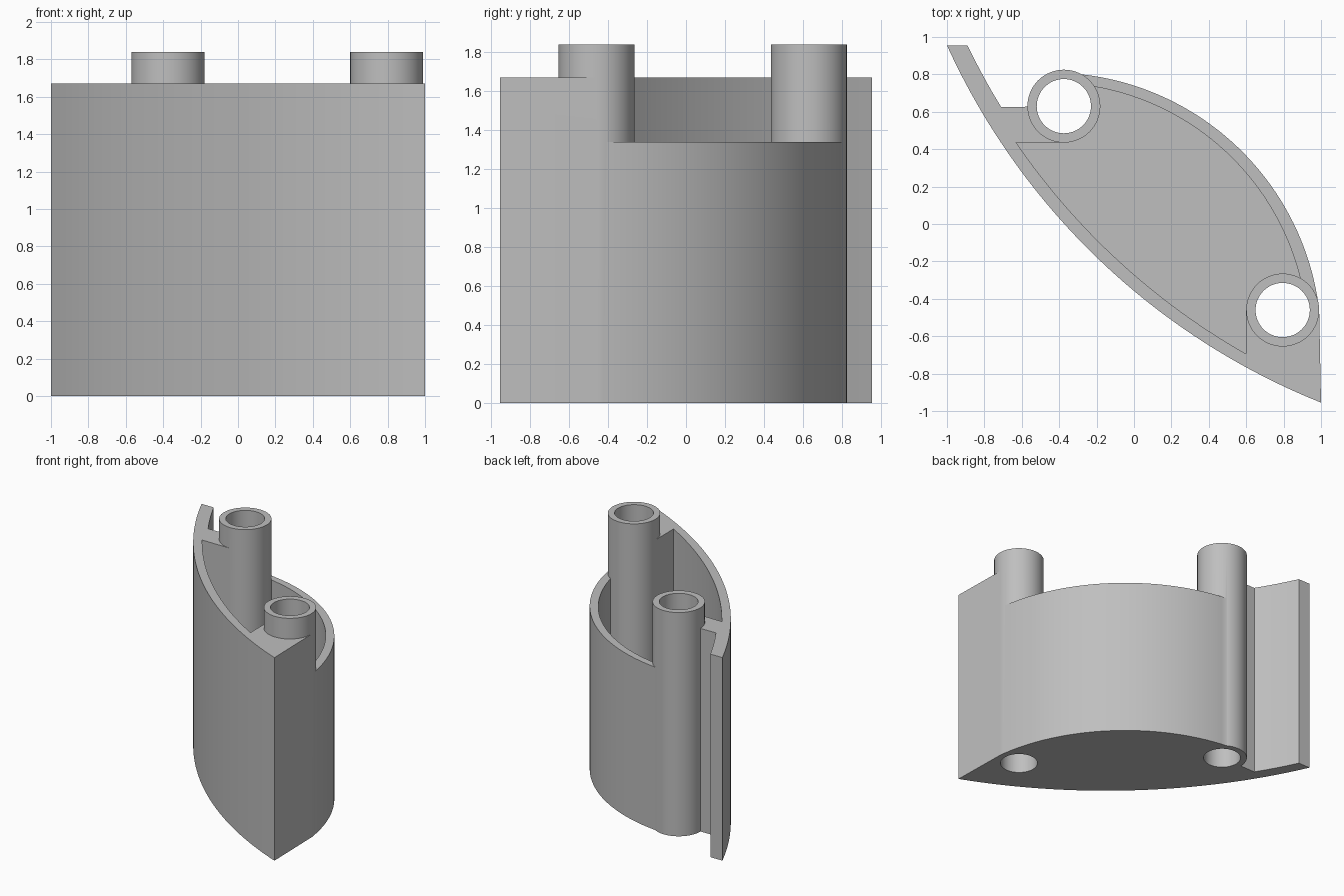
import bpy, bmesh, math
from mathutils import Vector

cube = bpy.data.objects.get("Cube")
if cube:
    bpy.data.objects.remove(cube, do_unlink=True)

TOP, LOW, POST_TOP, FLOOR = 1.67, 1.34, 1.84, 0.08
POSTS = [(-0.375, 0.63), (0.795, -0.46)]
POST_R, BORE_R = 0.195, 0.145

grey = bpy.data.materials.new("plain_grey")
grey.use_nodes = True
grey.diffuse_color = (0.52, 0.52, 0.52, 1)
grey.node_tree.nodes["Principled BSDF"].inputs["Base Color"].default_value = (0.52, 0.52, 0.52, 1)


def arc(a, b, sag, n):
    """Points from a to b on a circle bulging to the right of the travel direction."""
    a, b = Vector(a), Vector(b)
    half = (b - a).length / 2
    along = (b - a).normalized()
    right = Vector((along.y, -along.x))
    radius = (half * half + sag * sag) / (2 * sag)
    centre = (a + b) / 2 - right * (radius - sag)
    spread = math.asin(half / radius)
    points = []
    for i in range(n + 1):
        t = spread * (2 * i / n - 1)
        points.append(centre + radius * (along * math.sin(t) + right * math.cos(t)))
    return points


def circle(centre, radius, n=64):
    return [(centre[0] + radius * math.cos(math.tau * i / n),
             centre[1] + radius * math.sin(math.tau * i / n)) for i in range(n)]


def prism(name, outline, z0, z1):
    """Extrude a flat outline from z0 to z1."""
    bm = bmesh.new()
    face = bm.faces.new([bm.verts.new((p[0], p[1], z0)) for p in outline])
    top = bmesh.ops.extrude_face_region(bm, geom=[face])["geom"]
    moved = [g for g in top if isinstance(g, bmesh.types.BMVert)]
    bmesh.ops.translate(bm, verts=moved, vec=(0, 0, z1 - z0))
    bmesh.ops.recalc_face_normals(bm, faces=bm.faces)
    mesh = bpy.data.meshes.new(name)
    bm.to_mesh(mesh)
    bm.free()
    mesh.materials.append(grey)
    obj = bpy.data.objects.new(name, mesh)
    bpy.context.collection.objects.link(obj)
    return obj


def combine(target, other, operation):
    """Apply a boolean to the target and discard the helper."""
    other.hide_render = True
    mod = target.modifiers.new("combine", 'BOOLEAN')
    mod.operation, mod.solver, mod.object = operation, 'EXACT', other
    bpy.context.view_layer.objects.active = target
    bpy.ops.object.modifier_apply(modifier=mod.name)
    bpy.data.objects.remove(other, do_unlink=True)


# Outer body: curved front, flat side, curved back, bridge and thin end tab
outline = arc((-1, 0.955), (1, -0.955), 0.267, 48)
outline += [(0.99, -0.46)]
outline += arc((0.98, -0.39), (-0.28, 0.80), 0.29, 40)
outline += [POSTS[0]]
outline += arc((-0.89, 0.955), (-0.71, 0.625), 0.005, 4)[::-1]
body = prism("holder_body", outline, 0, TOP)

# Hollow pocket
pocket = arc((-0.63, 0.435), (0.6, -0.695), 0.095, 32)
pocket += [(0.6, -0.46), POSTS[1]]
pocket += arc((0.89, -0.295), (-0.215, 0.735), 0.226, 32)
pocket += [POSTS[0], (-0.375, 0.435)]
combine(body, prism("pocket_cutter", pocket, FLOOR, 2), 'DIFFERENCE')

# Lowered back wall between the posts
step = [POSTS[0], POSTS[1], (1.3, -0.46), (1.3, 1.3), (-0.375, 1.3)]
combine(body, prism("step_cutter", step, LOW, 2), 'DIFFERENCE')

# Tubular posts, bored right through
for centre in POSTS:
    combine(body, prism("post", circle(centre, POST_R), 0, POST_TOP), 'UNION')
for centre in POSTS:
    combine(body, prism("bore_cutter", circle(centre, BORE_R), -0.1, 2), 'DIFFERENCE')

# Smooth curved walls, crisp corners
bpy.ops.object.select_all(action='DESELECT')
body.select_set(True)
bpy.context.view_layer.objects.active = body
bpy.ops.object.shade_smooth_by_angle(angle=math.radians(25))
